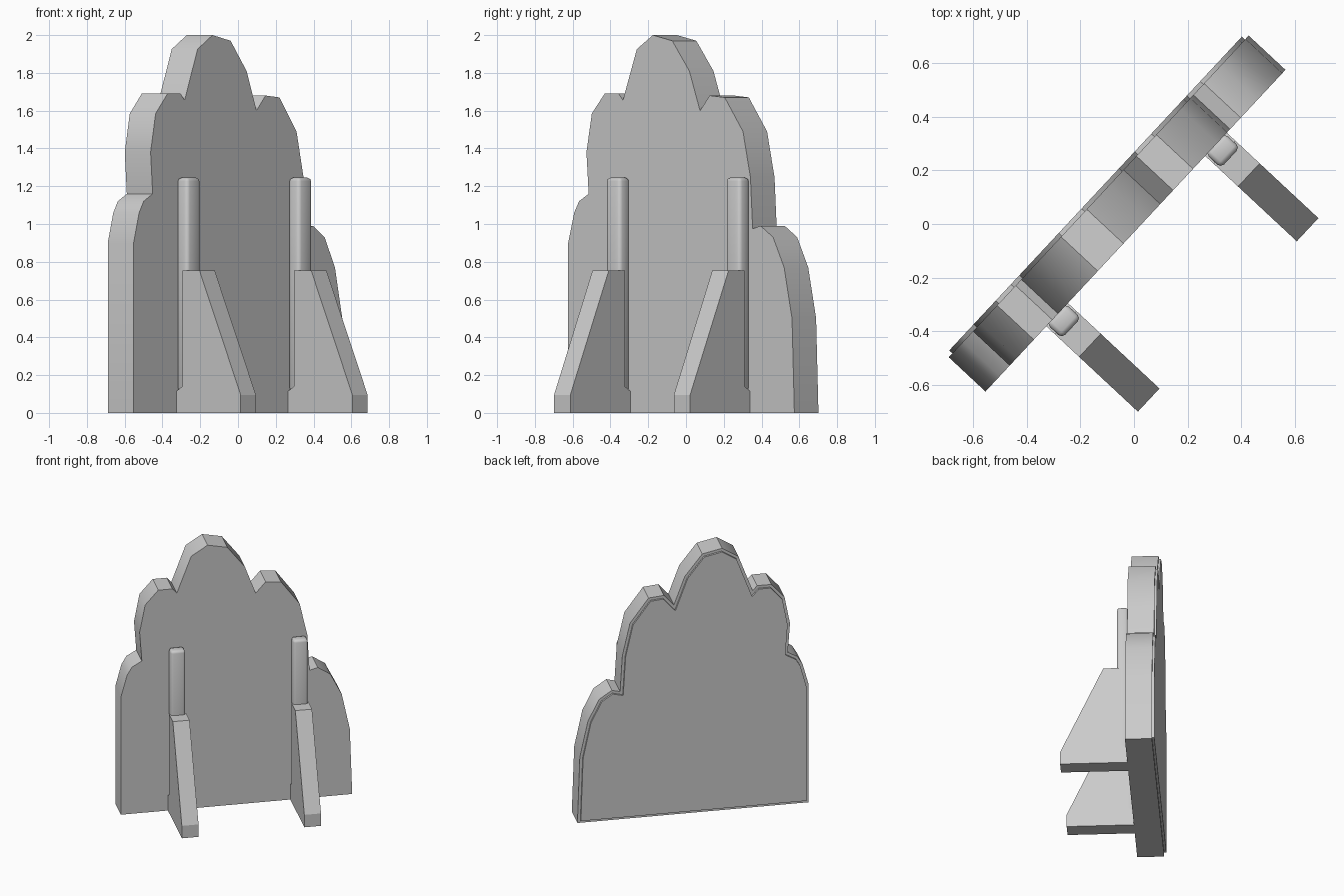
import bpy, bmesh, math
from mathutils import Matrix

cube = bpy.data.objects.get("Cube")
if cube:
    bpy.data.objects.remove(cube)

grey = bpy.data.materials.new("plain_grey")
grey.use_nodes = True
COLOUR = (0.6, 0.6, 0.6, 1)
grey.diffuse_color = COLOUR
grey.node_tree.nodes["Principled BSDF"].inputs["Base Color"].default_value = COLOUR

# Local axes: x runs along the board, -y points to the braced side
TURN = Matrix.Rotation(math.radians(47), 4, "Z")
FRONT, BACK = -0.021, 0.166


def finish(name, bm, angle):
    bmesh.ops.recalc_face_normals(bm, faces=bm.faces)
    mesh = bpy.data.meshes.new(name)
    bm.to_mesh(mesh)
    bm.free()
    mesh.materials.append(grey)
    obj = bpy.data.objects.new(name, mesh)
    bpy.context.collection.objects.link(obj)
    obj.matrix_world = TURN
    bpy.ops.object.select_all(action="DESELECT")
    obj.select_set(True)
    bpy.context.view_layer.objects.active = obj
    bpy.ops.object.shade_smooth_by_angle(angle=math.radians(angle))
    return obj


def extrude(points, offset):
    """Closed solid from a flat outline; also returns the far cap."""
    bm = bmesh.new()
    face = bm.faces.new([bm.verts.new(p) for p in points])
    out = bmesh.ops.extrude_face_region(bm, geom=[face], use_keep_orig=True)
    moved = [g for g in out["geom"] if isinstance(g, bmesh.types.BMVert)]
    bmesh.ops.translate(bm, verts=moved, vec=offset)
    cap = [g for g in out["geom"] if isinstance(g, bmesh.types.BMFace)][0]
    bmesh.ops.recalc_face_normals(bm, faces=bm.faces)
    return bm, cap


# Bush-shaped board with a raised inset panel on its back
outline = [
    (-.833, 0), (-.833, .9), (-.79, 1.06), (-.755, 1.12), (-.685, 1.16),
    (-.701, 1.38), (-.662, 1.585), (-.569, 1.69), (-.468, 1.69), (-.437, 1.655),
    (-.336, 1.926), (-.22, 2), (-.08, 1.97), (.044, 1.81), (.121, 1.6),
    (.191, 1.68), (.3, 1.67), (.432, 1.49), (.486, 1.247), (.502, .975),
    (.56, .99), (.65, .93), (.73, .77), (.787, .5), (.804, 0),
]
bm, cap = extrude([(u, FRONT, z) for u, z in outline], (0, BACK - FRONT, 0))
bmesh.ops.inset_region(bm, faces=[cap], thickness=0.02, use_even_offset=True)
out = bmesh.ops.extrude_discrete_faces(bm, faces=[cap])
panel = out["faces"][0]
rim = [e for e in bm.edges if e.is_boundary and e not in panel.edges[:]]
bmesh.ops.translate(bm, verts=panel.verts[:], vec=(0, 0.016, 0))
bmesh.ops.bridge_loops(bm, edges=rim + panel.edges[:])
finish("bush_board", bm, 40)

# Angled foot braces, notched to clear the posts
brace = [(.021, 0), (.487, 0), (.487, .095), (.188, .755),
         (.064, .755), (.064, .14), (.021, .115)]
for side, centre in (("right", -.442), ("left", .425)):
    bm, _ = extrude([(centre - .059, -v, z) for v, z in brace], (.118, 0, 0))
    finish(side + "_foot_brace", bm, 20)

    # Rounded upright post
    bm = bmesh.new()
    box = Matrix.LocRotScale((centre, -.055, .68), None, (.104, .078, 1.13))
    bmesh.ops.create_cube(bm, size=1, matrix=box)
    bmesh.ops.bevel(bm, geom=bm.edges[:], offset=.018, segments=2,
                    affect="EDGES", profile=.5)
    finish(side + "_post", bm, 50)
